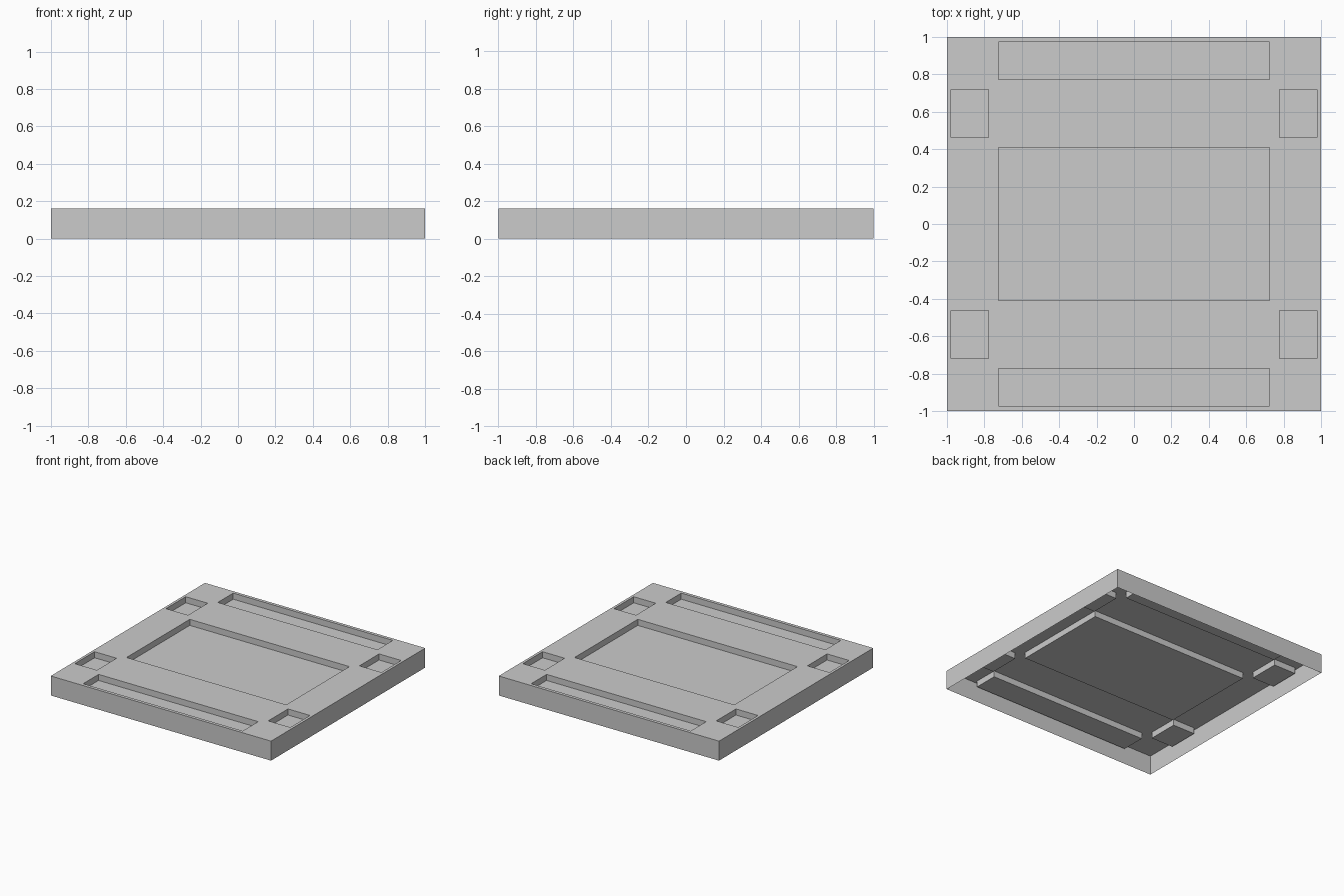
import bpy, bmesh

if "Cube" in bpy.data.objects:
    bpy.data.objects.remove(bpy.data.objects["Cube"])

H = 0.16       # plate height
DEPTH = 0.05   # pocket depth

# Pocket rectangles: x0, x1, y0, y1
pockets = [(-0.725, 0.725, -0.41, 0.41)]
for s in (-1, 1):
    y0, y1 = sorted((s * 0.773, s * 0.973))
    pockets.append((-0.725, 0.725, y0, y1))
    x0, x1 = sorted((s * 0.778, s * 0.978))
    for t in (-1, 1):
        y0, y1 = sorted((t * 0.463, t * 0.719))
        pockets.append((x0, x1, y0, y1))


def make_object(name, bm):
    mesh = bpy.data.meshes.new(name)
    bm.to_mesh(mesh)
    bm.free()
    bpy.context.collection.objects.link(bpy.data.objects.new(name, mesh))


def quad(bm, pts):
    bm.faces.new([bm.verts.new(p) for p in pts])


def ring(bm, x0, x1, y0, y1, z_low, z_high, inward):
    c = [(x0, y0), (x1, y0), (x1, y1), (x0, y1)]
    for i in range(4):
        a, b = c[i], c[(i + 1) % 4]
        pts = [(*a, z_low), (*b, z_low), (*b, z_high), (*a, z_high)]
        quad(bm, pts[::-1] if inward else pts)


# Thin open-bottomed shell: top surface, leaving out the pockets
bm = bmesh.new()
xs = sorted({-1, 1} | {x for p in pockets for x in p[:2]})
ys = sorted({-1, 1} | {y for p in pockets for y in p[2:]})
for xa, xb in zip(xs, xs[1:]):
    for ya, yb in zip(ys, ys[1:]):
        cx, cy = (xa + xb) / 2, (ya + yb) / 2
        if not any(p[0] < cx < p[1] and p[2] < cy < p[3] for p in pockets):
            quad(bm, [(xa, ya, H), (xb, ya, H), (xb, yb, H), (xa, yb, H)])

# Outer side walls
ring(bm, -1, 1, -1, 1, 0, H, False)

# Sunken pocket walls and floors
for x0, x1, y0, y1 in pockets:
    z = H - DEPTH
    ring(bm, x0, x1, y0, y1, z, H, True)
    quad(bm, [(x0, y0, z), (x1, y0, z), (x1, y1, z), (x0, y1, z)])

bmesh.ops.remove_doubles(bm, verts=bm.verts[:], dist=1e-4)
make_object("recessed_panel", bm)
